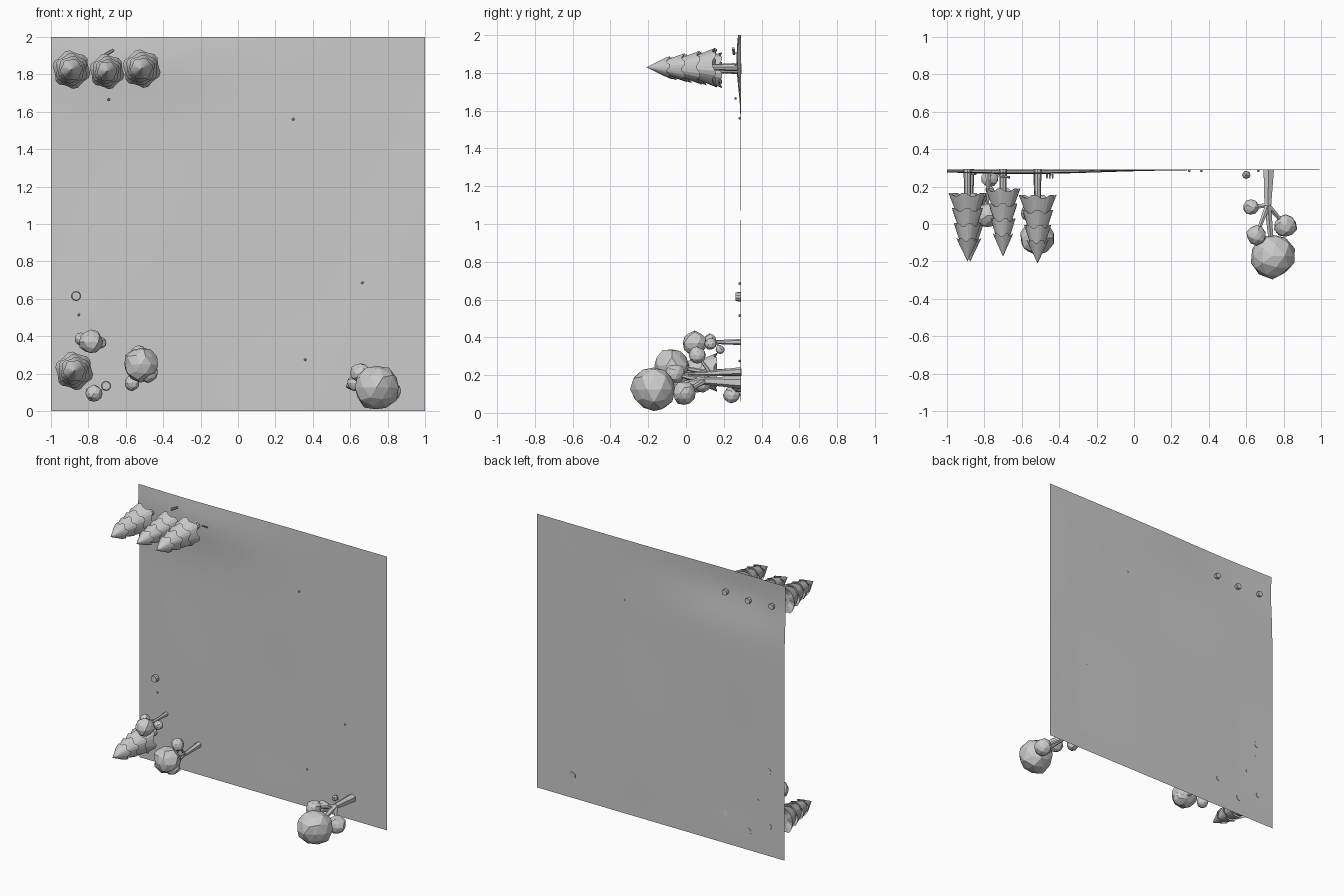
import bpy, bmesh, math, random
from mathutils import Vector, Matrix

random.seed(4)
cube = bpy.data.objects.get("Cube")
if cube:
    bpy.data.objects.remove(cube)

grey = bpy.data.materials.new("plain grey")
grey.use_nodes = True
grey.diffuse_color = (0.6, 0.6, 0.6, 1)
grey.node_tree.nodes["Principled BSDF"].inputs["Base Color"].default_value = (0.6, 0.6, 0.6, 1)
GROUND = 0.288


def finish(name, bm, smooth=False):
    mesh = bpy.data.meshes.new(name)
    bmesh.ops.recalc_face_normals(bm, faces=bm.faces)
    bm.to_mesh(mesh)
    bm.free()
    mesh.materials.append(grey)
    for p in mesh.polygons:
        p.use_smooth = smooth
    ob = bpy.data.objects.new(name, mesh)
    bpy.context.collection.objects.link(ob)
    return ob


def limb(bm, a, b, r1, r2, sides=6):
    a, b = Vector(a), Vector(b)
    d = b - a
    m = Matrix.Translation((a + b) / 2) @ d.to_track_quat('Z', 'Y').to_matrix().to_4x4()
    bmesh.ops.create_cone(bm, cap_ends=True, segments=sides, radius1=r1,
                          radius2=r2, depth=d.length, matrix=m)


def blob(bm, c, r, detail=2):
    # Faceted lump with slightly uneven surface
    made = bmesh.ops.create_icosphere(bm, subdivisions=detail, radius=r,
                                      matrix=Matrix.Translation(c))
    for v in made["verts"]:
        v.co = Vector(c) + (v.co - Vector(c)) * random.uniform(0.91, 1.05)


def pine(name, x, z, tip, r):
    bm = bmesh.new()
    limb(bm, (x, 0.293, z), (x, 0.1, z), 0.021, 0.016, 8)
    n = 24
    # Four overlapping skirts with notched hems
    for k in range(4):
        base = tip + 0.125 + 0.08 * k
        top = tip + 0.068 * k
        big = r * (0.58 + 0.14 * k)
        small = 0.0 if k == 0 else big * 0.38
        front, hem, inner = [], [], []
        for i in range(n):
            a = math.tau * i / n + k * 0.2
            notch = (i // 2) % 2
            c, s = math.cos(a), math.sin(a)
            rr = big * (0.92 if notch else 1.03)
            front.append(bm.verts.new((x + small * c, top, z + small * s)))
            hem.append(bm.verts.new((x + rr * c, base - 0.016 * notch, z + rr * s)))
            inner.append(bm.verts.new((x + big * 0.45 * c, base - 0.025, z + big * 0.45 * s)))
        for i in range(n):
            j = (i + 1) % n
            bm.faces.new((front[i], front[j], hem[j], hem[i]))
            bm.faces.new((hem[i], hem[j], inner[j], inner[i]))
        bm.faces.new(inner)
    bmesh.ops.remove_doubles(bm, verts=bm.verts, dist=0.0001)
    finish(name, bm)


def leafy_tree(name, root, fork, crown, trunk_r, lumps):
    # Tapered trunk, a limb to each lump, and faceted foliage
    bm = bmesh.new()
    limb(bm, root, fork, trunk_r, trunk_r * 0.65)
    limb(bm, fork, crown[0], trunk_r * 0.65, trunk_r * 0.4)
    for c, r in lumps:
        limb(bm, fork, c, trunk_r * 0.5, trunk_r * 0.3)
    finish(name + "_trunk", bm)
    bm = bmesh.new()
    for c, r in [crown] + lumps:
        blob(bm, c, r)
    finish(name + "_foliage", bm)


# Upright ground sheet with a low swell near the upper left corner
bm = bmesh.new()
bmesh.ops.create_grid(bm, x_segments=30, y_segments=30, size=1)
for v in bm.verts:
    x, z = v.co.x, v.co.y + 1
    hill = 0.024 * math.exp(-((x + 0.6) / 0.55) ** 2 - ((z - 1.86) / 0.2) ** 2)
    roll = 0.002 * math.sin(4 * x + 1) * math.sin(3 * z)
    edge = (1 - x ** 8) * (1 - (z - 1) ** 8)
    v.co = (x, GROUND + 0.002 - hill + roll * edge, z)
finish("ground", bm, True)

# Pines
pine("pine_upper_a", -0.89, 1.825, -0.20, 0.1)
pine("pine_upper_b", -0.70, 1.815, -0.175, 0.092)
pine("pine_upper_c", -0.515, 1.83, -0.21, 0.1)
pine("pine_lower", -0.875, 0.215, -0.20, 0.1)

# Leafy trees
leafy_tree("large_tree", (0.72, 0.29, 0.16), (0.715, 0.1, 0.17),
           ((0.74, -0.17, 0.125), 0.122), 0.032,
           [((0.81, -0.01, 0.105), 0.063), ((0.655, -0.06, 0.205), 0.055),
            ((0.625, 0.09, 0.15), 0.042)])
leafy_tree("middle_tree", (-0.52, 0.29, 0.22), (-0.52, 0.13, 0.21),
           ((-0.52, -0.075, 0.25), 0.094), 0.022,
           [((-0.565, 0.06, 0.15), 0.042), ((-0.48, -0.07, 0.205), 0.055),
            ((-0.53, 0.06, 0.305), 0.045)])
leafy_tree("small_tree", (-0.78, 0.29, 0.375), (-0.78, 0.16, 0.375),
           ((-0.785, 0.045, 0.37), 0.065), 0.016,
           [((-0.84, 0.125, 0.385), 0.034), ((-0.735, 0.13, 0.365), 0.032),
            ((-0.77, 0.18, 0.335), 0.024)])

# Bush and little plant
bm = bmesh.new()
blob(bm, (-0.77, 0.242, 0.095), 0.046)
finish("bush", bm)
bm = bmesh.new()
blob(bm, (0.6, 0.262, 0.14), 0.025, 1)
finish("little_plant", bm)

# Cut stumps
for i, (x, z) in enumerate([(-0.865, 0.615), (-0.705, 0.135)]):
    bm = bmesh.new()
    limb(bm, (x, 0.292, z), (x, 0.262, z), 0.026, 0.023, 10)
    finish("stump_%d" % i, bm)

# Fallen sticks
bm = bmesh.new()
limb(bm, (-0.715, 0.255, 1.9), (-0.665, 0.25, 1.93), 0.008, 0.007)
finish("fallen_log", bm)
bm = bmesh.new()
for dx in (-0.015, 0, 0.015):
    limb(bm, (-0.45 + dx, 0.265, 1.84), (-0.45 + dx, 0.245, 1.85), 0.006, 0.004, 5)
finish("twigs", bm)

# Scattered stones
for i, (x, z) in enumerate([(-0.69, 1.665), (0.295, 1.56), (0.665, 0.685),
                            (0.36, 0.275), (-0.85, 0.515)]):
    bm = bmesh.new()
    y = 0.262 if x < 0 and z > 1 else GROUND - 0.004
    blob(bm, (x, y, z), 0.008, 1)
    finish("stone_%d" % i, bm)
